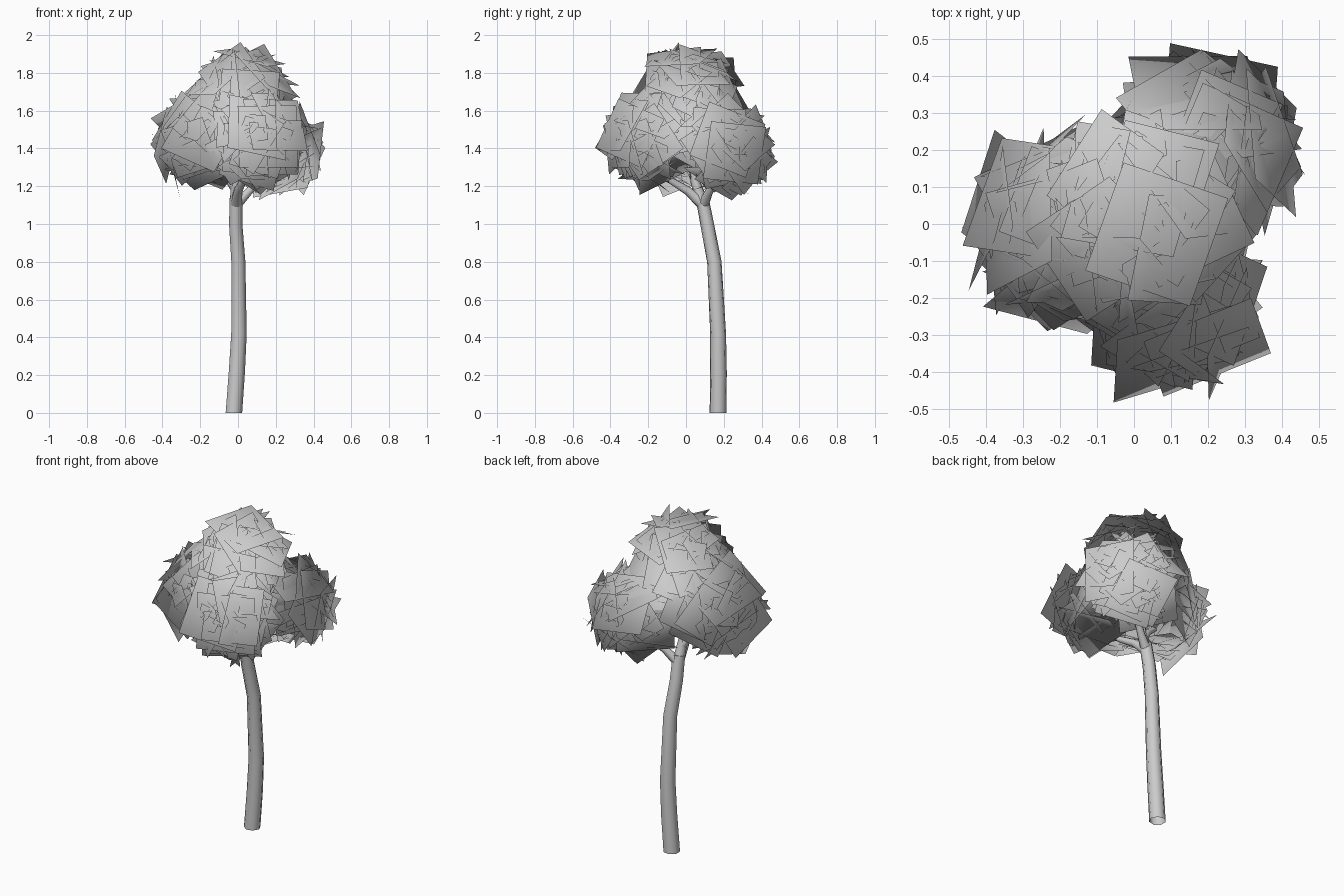
import bpy, bmesh, math, random
from mathutils import Vector, Matrix

cube = bpy.data.objects.get("Cube")
if cube:
    bpy.data.objects.remove(cube, do_unlink=True)

random.seed(5)
UP = Vector((0, 0, 1))

grey = bpy.data.materials.new("light grey")
grey.use_nodes = True
colour = (0.6, 0.6, 0.6, 1)
grey.diffuse_color = colour
grey.node_tree.nodes["Principled BSDF"].inputs["Base Color"].default_value = colour


def add_object(name, bm):
    mesh = bpy.data.meshes.new(name)
    bm.to_mesh(mesh)
    bm.free()
    mesh.materials.append(grey)
    obj = bpy.data.objects.new(name, mesh)
    bpy.context.collection.objects.link(obj)
    return obj


def tube(name, points, radii, sides=7):
    """Tapered limb swept along a path, open at its base."""
    pts = [Vector(p) for p in points]
    bm = bmesh.new()
    rings = []
    for i, p in enumerate(pts):
        along = pts[min(i + 1, len(pts) - 1)] - pts[max(i - 1, 0)]
        if i == 0 and p.z == 0:
            along = UP
        turn = UP.rotation_difference(along.normalized())
        ring = []
        for k in range(sides):
            a = math.tau * k / sides
            ring.append(bm.verts.new(p + turn @ Vector((math.cos(a), math.sin(a), 0)) * radii[i]))
        rings.append(ring)
    for low, high in zip(rings, rings[1:]):
        for k in range(sides):
            n = (k + 1) % sides
            bm.faces.new((low[k], low[n], high[n], high[k])).smooth = True
    bm.faces.new(rings[-1])
    return add_object(name, bm)


def clump(name, centre, axis, depth=0.16, width=0.165, cards=42):
    """Dome of square leaf cards opening towards the tree, softly shaded along its axis."""
    centre, axis = Vector(centre), Vector(axis).normalized()
    to_axis = UP.rotation_difference(axis)
    bm = bmesh.new()
    for i in range(cards):
        # Even spread of directions, leaving the inner side of the dome open
        z = 1 - 1.65 * (i + 0.5) / cards
        a = i * math.pi * (3 - math.sqrt(5))
        r = math.sqrt(1 - z * z)
        out = Vector((r * math.cos(a), r * math.sin(a), z))
        jitter = Vector([random.uniform(-0.35, 0.35) for _ in range(3)])
        facing = (out + UP * 0.3 + jitter).normalized()
        turn = UP.rotation_difference(facing).to_matrix()
        turn = turn @ Matrix.Rotation(random.uniform(0, math.tau), 3, 'Z')
        half = random.uniform(0.125, 0.165)
        middle = Vector((out.x * width, out.y * width, out.z * depth)) * random.uniform(0.7, 1.1)
        corners = [(-half, -half, 0), (half, -half, 0), (half, half, 0), (-half, half, 0)]
        face = bm.faces.new([bm.verts.new(centre + to_axis @ (middle + turn @ Vector(c)))
                             for c in corners])
        face.smooth = True
    obj = add_object(name, bm)
    mesh = obj.data
    source = centre - axis * 0.28
    mesh.normals_split_custom_set_from_vertices(
        [(v.co - source).normalized() for v in mesh.vertices])
    return obj


# Trunk with a gentle bend
tube("trunk",
     [(-0.024, 0.17, 0), (-0.008, 0.172, 0.22), (0.003, 0.17, 0.42), (0, 0.15, 0.8),
      (-0.014, 0.112, 1.0), (-0.012, 0.085, 1.14)],
     [0.046, 0.045, 0.043, 0.039, 0.037, 0.035])

# Branches reaching into each clump
fork = (-0.012, 0.092, 1.1)
tube("top_branch", [fork, (-0.015, 0.05, 1.22), (-0.01, 0.03, 1.42), (0, 0.02, 1.65)],
     [0.034, 0.026, 0.02, 0.01])
tube("front_branch", [fork, (0, 0.01, 1.175), (0.03, -0.09, 1.235), (0.1, -0.2, 1.38)],
     [0.032, 0.024, 0.018, 0.009])
tube("back_left_branch", [fork, (0.05, 0.12, 1.165), (0.13, 0.17, 1.25), (0.22, 0.23, 1.38)],
     [0.03, 0.022, 0.017, 0.009])
tube("right_branch", [(-0.014, 0.065, 1.18), (-0.06, 0.04, 1.25), (-0.14, 0.02, 1.32),
                      (-0.23, 0, 1.42)],
     [0.024, 0.02, 0.016, 0.009])

# Leaf clumps, each facing away from the tree
clump("top_foliage", (0.015, 0.02, 1.69), (0.05, -0.25, 1), depth=0.19, width=0.175)
clump("front_foliage", (0.10, -0.22, 1.45), (0.25, -1, 0.15))
clump("back_left_foliage", (0.22, 0.23, 1.40), (0.9, 1, -0.05))
clump("right_foliage", (-0.21, -0.01, 1.45), (-1, -0.15, 0.05), width=0.175)
